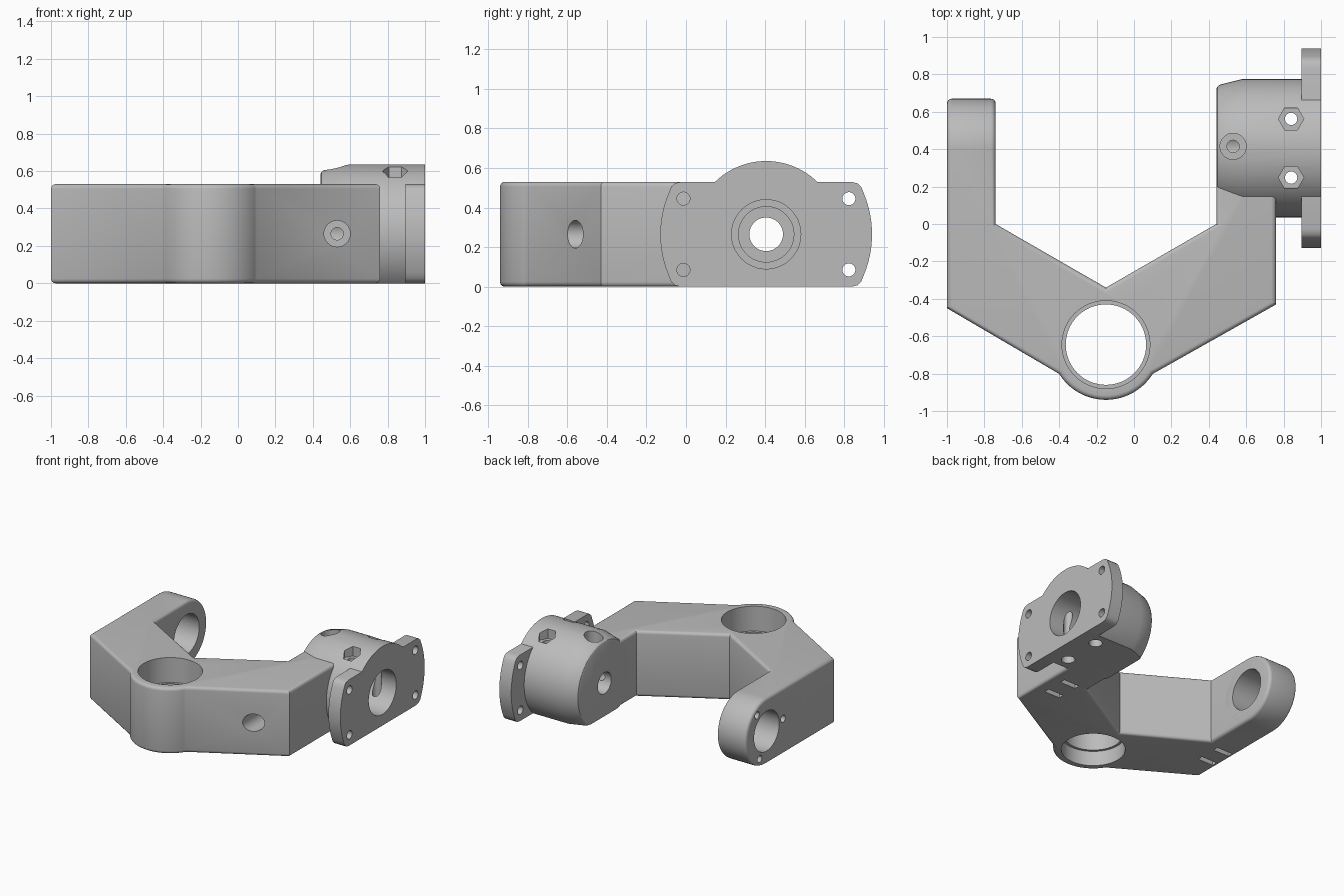
import bpy, bmesh
from math import sin, cos, radians, pi

if "Cube" in bpy.data.objects:
    bpy.data.objects.remove(bpy.data.objects["Cube"], do_unlink=True)

# Single plain colour
grey = bpy.data.materials.new("plain grey")
grey.use_nodes = True
colour = (0.5, 0.5, 0.5, 1)
grey.diffuse_color = colour
grey.node_tree.nodes["Principled BSDF"].inputs["Base Color"].default_value = colour

H = 0.53                 # body height
AY, AZ = 0.405, H / 2    # pivot axis, running along x
BOSS = (-0.15, -0.645)   # centre of the front boss


def finish(name, bm):
    bmesh.ops.recalc_face_normals(bm, faces=bm.faces)
    mesh = bpy.data.meshes.new(name)
    bm.to_mesh(mesh)
    bm.free()
    mesh.materials.append(grey)
    ob = bpy.data.objects.new(name, mesh)
    bpy.context.collection.objects.link(ob)
    return ob


def lathe_bm(profile, centre, axis, n=64):
    """Closed solid from (radius, position along axis) pairs."""
    bm = bmesh.new()
    rings = []
    for r, h in profile:
        ring = []
        for i in range(n):
            a = centre[0] + r * cos(2 * pi * i / n)
            b = centre[1] + r * sin(2 * pi * i / n)
            co = {"X": (h, a, b), "Y": (a, h, b), "Z": (a, b, h)}[axis]
            ring.append(bm.verts.new(co))
        rings.append(ring)
    for lo, hi in zip(rings, rings[1:]):
        for i in range(n):
            j = (i + 1) % n
            bm.faces.new((lo[i], lo[j], hi[j], hi[i]))
    bm.faces.new(rings[0])
    bm.faces.new(rings[-1])
    bmesh.ops.recalc_face_normals(bm, faces=bm.faces)
    return bm


def prism_bm(points, axis, lo, hi):
    """Extrude a 2D outline along x or z."""
    bm = bmesh.new()
    place = (lambda p, h: (h, *p)) if axis == "X" else (lambda p, h: (*p, h))
    ends = [[bm.verts.new(place(p, h)) for p in points] for h in (lo, hi)]
    for i in range(len(points)):
        j = (i + 1) % len(points)
        bm.faces.new((ends[0][i], ends[0][j], ends[1][j], ends[1][i]))
    bm.faces.new(ends[0])
    bm.faces.new(ends[1])
    bmesh.ops.recalc_face_normals(bm, faces=bm.faces)
    return bm


def round_edges(bm, edges, width=0.025):
    bmesh.ops.bevel(bm, geom=edges, offset=width, offset_type="OFFSET",
                    segments=4, profile=0.5, affect="EDGES", clamp_overlap=False)


def cutter(profile, centre, axis, n=48):
    ob = finish("cutter", lathe_bm(profile, centre, axis, n))
    ob.hide_render = True
    return ob


# V-shaped body with round boss; long edges rounded, arm ends left plain
arc = [(BOSS[0] + 0.295 * cos(radians(a)), BOSS[1] + 0.295 * sin(radians(a)))
       for a in range(212, 329, 4)]
outline = [(-1, AY), (-1, -0.45)] + arc + [
    (0.76, -0.43), (0.76, AY), (0.44, AY), (0.44, 0),
    (-0.15, -0.34), (-0.74, 0), (-0.74, AY)]
bm = prism_bm(outline, "Z", 0, H)
round_edges(bm, [e for e in bm.edges
                 if abs(e.verts[0].co.z - e.verts[1].co.z) < 0.01
                 and min(v.co.y for v in e.verts) < AY - 0.01])
body = finish("yoke_body", bm)

# Round end of the plain arm
bm = lathe_bm([(AZ, -1), (AZ, -0.74)], (AY, AZ), "X")
round_edges(bm, [e for e in bm.edges
                 if abs(e.verts[0].co.x - e.verts[1].co.x) < 0.01])
arm_end = finish("arm_end", bm)

# Tapered axle housing, flat underneath
bm = lathe_bm([(0.315, 0.44), (0.33, 0.446), (0.34, 0.46), (0.37, 0.58), (0.37, 1)],
              (AY, AZ), "X", 96)
bmesh.ops.bisect_plane(bm, geom=bm.verts[:] + bm.edges[:] + bm.faces[:],
                       plane_co=(0, 0, 0), plane_no=(0, 0, -1), clear_outer=True)
bmesh.ops.holes_fill(bm, edges=[e for e in bm.edges if e.is_boundary], sides=0)
housing = finish("axle_housing", bm)

# Mounting flange with bowed ends and rounded corners
quarter = [(0.535 * cos(radians(a)), 0.535 * sin(radians(a))) for a in range(3, 24, 4)]
quarter += [(0.48, 0.24), (0.46, 0.258), (0.43, AZ)]
shape = []
for sy, sz in ((1, 1), (-1, 1), (-1, -1), (1, -1)):
    pts = [(AY + sy * y, AZ + sz * z) for y, z in quarter]
    shape += pts if sy == sz else pts[::-1]
flange = finish("mounting_flange", prism_bm(shape, "X", 0.895, 1))

# Each hole is listed with the parts it passes through
cuts = []
# boss bore with a lip inside
cuts.append((cutter([(0.235, -0.1), (0.235, 0.12), (0.215, 0.12), (0.215, 0.33),
                     (0.235, 0.33), (0.235, 0.7)], BOSS, "Z", 64), [body]))
# stepped axle bore
cuts.append((cutter([(0.085, 0.3), (0.085, 0.62), (0.14, 0.62), (0.14, 0.68),
                     (0.175, 0.68), (0.175, 1.1)], (AY, AZ), "X"),
             [body, housing, flange]))
# plain arm bore and its three screw holes
cuts.append((cutter([(0.16, -1.1), (0.16, -0.6)], (AY, AZ), "X"), [body, arm_end]))
for a in (55, 175, 295):
    spot = (AY + 0.21 * cos(radians(a)), AZ + 0.21 * sin(radians(a)))
    cuts.append((cutter([(0.028, -1.1), (0.028, -0.85)], spot, "X", 20),
                 [body, arm_end]))
# counterbored set-screw holes from the front and the top
cuts.append((cutter([(0.07, -1), (0.07, -0.2), (0.033, -0.2), (0.033, AY)],
                    (0.53, AZ), "Y", 32), [body, housing]))
cuts.append((cutter([(0.033, AZ), (0.033, 0.5), (0.07, 0.5), (0.07, 0.8)],
                    (0.53, 0.415), "Z", 32), [body, housing]))
# clamp bolt holes with hexagonal nut pockets
for y in (AY - 0.157, AY + 0.157):
    cuts.append((cutter([(0.05, -0.1), (0.05, 0.06), (0.033, 0.06), (0.033, 0.7)],
                        (0.84, y), "Z", 24), [housing]))
    cuts.append((cutter([(0.068, 0.545), (0.068, 0.8)], (0.84, y), "Z", 6), [housing]))
# flange corner holes
for y in (AY - 0.418, AY + 0.418):
    for z in (AZ - 0.18, AZ + 0.18):
        cuts.append((cutter([(0.033, 0.8), (0.033, 1.1)], (y, z), "X", 24), [flange]))
# tie slots under both arms
for x, y in ((-0.9, -0.235), (-0.9, -0.06), (0.6, -0.2), (0.6, -0.02)):
    box = [(x + sx * 0.07, y + sy * 0.022)
           for sx, sy in ((-1, -1), (1, -1), (1, 1), (-1, 1))]
    slot = finish("cutter", prism_bm(box, "Z", -0.05, 0.06))
    slot.hide_render = True
    cuts.append((slot, [body]))

# Cut the holes, then shade
for tool, parts in cuts:
    for part in parts:
        mod = part.modifiers.new("hole", "BOOLEAN")
        mod.operation = "DIFFERENCE"
        mod.solver = "EXACT"
        mod.object = tool
for part in (body, arm_end, housing, flange):
    bpy.ops.object.select_all(action="DESELECT")
    part.select_set(True)
    bpy.context.view_layer.objects.active = part
    for mod in part.modifiers[:]:
        bpy.ops.object.modifier_apply(modifier=mod.name)
    bpy.ops.object.shade_smooth_by_angle(angle=radians(30))
for tool, parts in cuts:
    bpy.data.objects.remove(tool, do_unlink=True)
